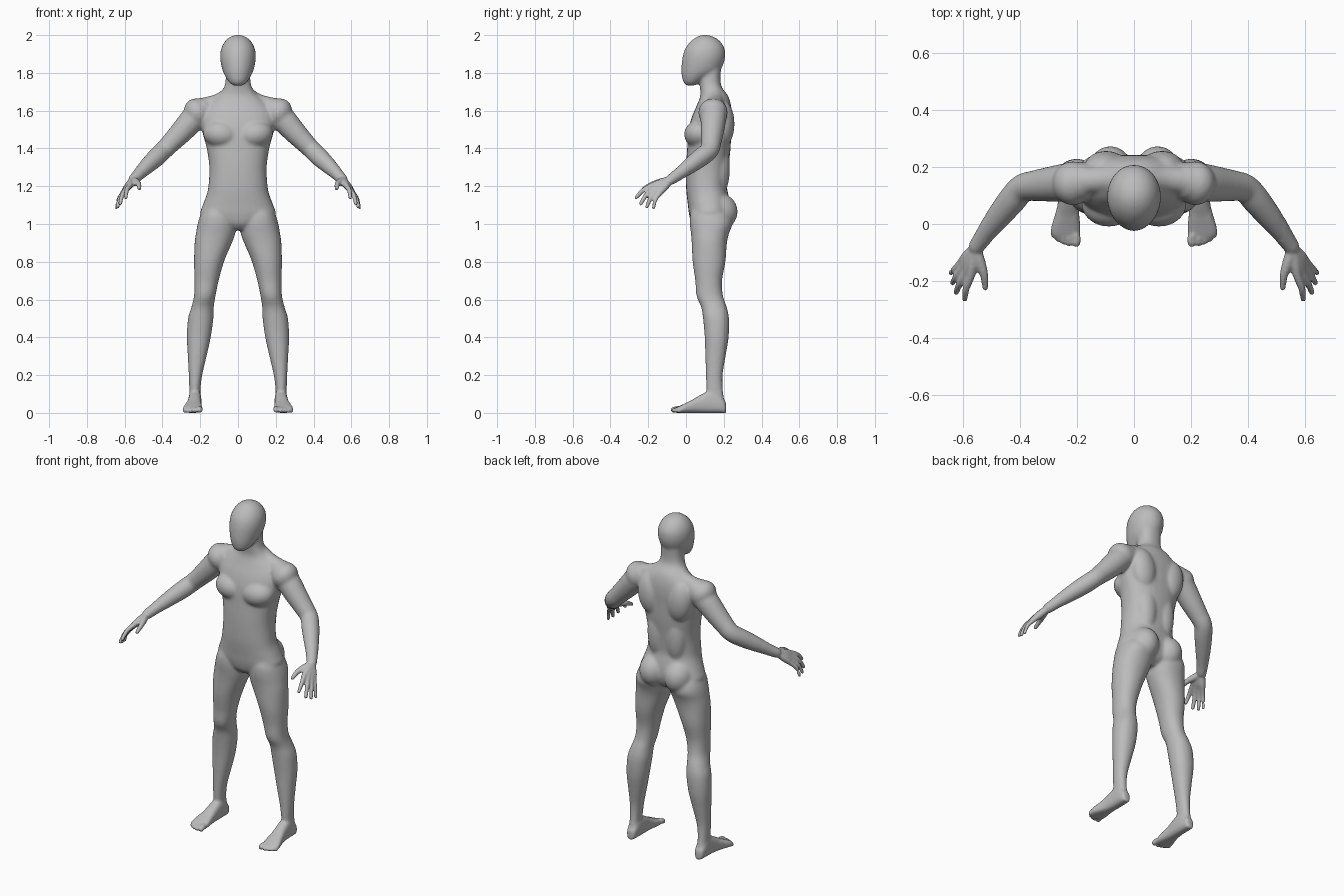
import bpy, bmesh, math
from mathutils import Vector, Matrix

SEG = 28
bm = bmesh.new()


def smooth_rows(rows, steps=4):
    """Catmull-Rom interpolation between the key rows of a profile."""
    out = []
    for i in range(len(rows) - 1):
        p0, p1 = rows[max(i - 1, 0)], rows[i]
        p2, p3 = rows[i + 1], rows[min(i + 2, len(rows) - 1)]
        for s in range(steps):
            t = s / steps
            out.append([0.5 * (2 * b + (c - a) * t + (2 * a - 5 * b + 4 * c - d) * t * t
                               + (3 * b - a - 3 * c + d) * t ** 3)
                        for a, b, c, d in zip(p0, p1, p2, p3)])
    return out + [list(rows[-1])]


def skin(rings, power=2.0):
    """Closed skin over superelliptic rings given as (centre, u axis, v axis)."""
    loops = []
    for c, u, v in rings:
        loop = []
        for k in range(SEG):
            a = 2 * math.pi * k / SEG
            ca, sa = math.cos(a), math.sin(a)
            loop.append(bm.verts.new(c + u * math.copysign(abs(ca) ** (2 / power), ca)
                                     + v * math.copysign(abs(sa) ** (2 / power), sa)))
        loops.append(loop)
    for a, b in zip(loops, loops[1:]):
        for k in range(SEG):
            j = (k + 1) % SEG
            bm.faces.new((a[k], a[j], b[j], b[k]))
    bm.faces.new(loops[0])
    bm.faces.new(loops[-1])


def upright(rows, power=2.0, side=1):
    """Loft of level rings: z, x min, x max, y front, y back."""
    skin([(Vector((side * (x0 + x1) / 2, (y0 + y1) / 2, z)),
           Vector(((x1 - x0) / 2, 0, 0)), Vector((0, (y1 - y0) / 2, 0)))
          for z, x0, x1, y0, y1 in smooth_rows(rows)], power)


def tube(rows, side=1):
    """Round limb along x, y, z, radius with rounded ends."""
    rows = smooth_rows(rows)
    pts = [Vector((side * r[0], r[1], r[2])) for r in rows]
    rad = [r[3] for r in rows]
    rings = []
    for i, p in enumerate(pts):
        d = (pts[min(i + 1, len(pts) - 1)] - pts[max(i - 1, 0)]).normalized()
        u = d.cross(Vector((0, 0, 1)) if abs(d.z) < 0.95 else Vector((1, 0, 0))).normalized()
        v = d.cross(u)
        ring = (p, u * rad[i], v * rad[i])
        caps = [(p + d * rad[i] * s * e, u * rad[i] * q, v * rad[i] * q)
                for e, q in ((0.5, 0.86), (0.85, 0.5))
                for s in ((-1,) if i == 0 else (1,))]
        if i == 0:
            rings += caps[::-1] + [ring]
        elif i == len(pts) - 1:
            rings += [ring] + caps
        else:
            rings.append(ring)
    skin(rings)


def ball(c, r, side=1, tilt=0):
    """Ellipsoid muscle mass, tilted about the y axis."""
    m = (Matrix.Translation((side * c[0], c[1], c[2])) @ Matrix.Rotation(side * tilt, 4, 'Y')
         @ Matrix.Diagonal((r[0], r[1], r[2], 1)))
    bmesh.ops.create_uvsphere(bm, u_segments=28, v_segments=16, radius=1, matrix=m)


# Head
upright([(z, -w, w, f, b) for z, w, f, b in (
    (1.733, .025, .002, .045), (1.750, .047, -.014, .08), (1.78, .067, -.022, .13),
    (1.81, .081, -.025, .178), (1.85, .091, -.023, .200), (1.89, .095, -.017, .208),
    (1.93, .089, -.004, .204), (1.965, .071, .022, .183), (1.987, .048, .05, .155),
    (1.998, .024, .075, .125), (2.002, .006, .095, .105))])

# Neck and torso
upright([(z, -w, w, f, b) for z, w, f, b in (
    (.968, .045, .06, .17), (1.0, .13, .03, .215), (1.05, .198, .016, .235),
    (1.10, .187, .010, .235), (1.15, .168, .004, .226), (1.20, .157, .000, .217),
    (1.30, .152, .000, .225), (1.40, .166, .006, .236), (1.50, .192, .014, .240),
    (1.57, .196, .032, .243), (1.63, .165, .058, .238), (1.68, .108, .076, .222),
    (1.72, .076, .074, .192), (1.76, .066, .072, .183), (1.82, .064, .08, .185))], 2.3)

for s in (1, -1):
    # Chest, shoulder blade, back, buttock, trapezius and shoulder masses
    ball((.088, .072, 1.475), (.098, .082, .075), s, -.15)
    ball((.098, .195, 1.53), (.078, .062, .125), s, .12)
    ball((.060, .175, 1.30), (.065, .058, .16), s)
    ball((.083, .170, 1.065), (.085, .104, .1), s)
    tube([(.02, .145, 1.70, .045), (.10, .155, 1.647, .045), (.19, .15, 1.615, .052)], s)
    ball((.215, .143, 1.590), (.068, .078, .078), s, .6)

    # Leg
    upright([(1.10, .04, .165, .04, .20), (1.05, .02, .198, .022, .235),
             (1.0, .010, .214, .02, .246), (.95, .014, .223, .026, .228),
             (.90, .032, .230, .030, .217), (.80, .074, .233, .035, .209),
             (.70, .102, .231, .049, .191), (.62, .119, .233, .055, .196),
             (.56, .128, .247, .080, .216), (.50, .130, .265, .090, .228),
             (.40, .144, .271, .099, .226), (.30, .166, .266, .102, .210),
             (.20, .189, .261, .105, .194), (.12, .199, .258, .108, .196),
             (.05, .199, .258, .120, .206)], 2.15, s)

    # Foot, lofted from heel to ball: y, centre x, half width, height
    foot = [(.213, .228, .014, .045), (.203, .228, .026, .07), (.17, .228, .033, .11),
            (.12, .228, .035, .115), (.07, .231, .037, .092), (.03, .235, .043, .068),
            (-.01, .239, .051, .048), (-.035, .240, .050, .036), (-.048, .240, .043, .028)]
    skin([(Vector((s * x, y, h / 2)), Vector((w, 0, 0)), Vector((0, 0, h / 2)))
          for y, x, w, h in smooth_rows(foot)], 2.7)
    for x, y, r in ((.203, -.066, .0155), (.228, -.068, .0115), (.248, -.062, .011),
                    (.266, -.053, .0105), (.282, -.040, .010)):
        tube([(x * .6 + .096, -.015, .022, r), (x, y + .02, .021, r), (x, y, r, r)], s)

    # Arm
    tube([(.19, .148, 1.60, .070), (.24, .145, 1.553, .068), (.30, .139, 1.487, .061),
          (.35, .134, 1.435, .054), (.392, .125, 1.392, .050), (.43, .082, 1.355, .050),
          (.48, .02, 1.308, .043), (.525, -.04, 1.263, .033), (.553, -.08, 1.235, .028)], s)

    # Palm and fingers: knuckle, tip, radius
    for k, t, r in (((.573, -.180, 1.203), (.594, -.264, 1.140), .0125),
                    ((.588, -.168, 1.190), (.624, -.240, 1.107), .0125),
                    ((.600, -.153, 1.177), (.637, -.207, 1.091), .012),
                    ((.608, -.136, 1.166), (.643, -.172, 1.086), .011)):
        k, t = Vector(k), Vector(t)
        wrist = Vector((.556, -.085, 1.232)).lerp(k, .1)
        mid = k.lerp(t, .5) + Vector((.006, -.006, .006))
        tube([(*wrist, .020), (*wrist.lerp(k, .55), .020), (*k, r + .003),
              (*mid, r), (*t, r * .8)], s)
    # Thumb
    tube([(.555, -.09, 1.232, .020), (.540, -.135, 1.222, .019),
          (.526, -.180, 1.210, .0145), (.522, -.224, 1.188, .0105)], s)

bmesh.ops.recalc_face_normals(bm, faces=bm.faces[:])
mesh = bpy.data.meshes.new("body")
bm.to_mesh(mesh)
bm.free()
body = bpy.data.objects.new("body", mesh)
bpy.context.collection.objects.link(body)
bpy.context.view_layer.objects.active = body
body.select_set(True)

# Fuse all parts into one skin
fuse = body.modifiers.new("fuse", 'REMESH')
fuse.mode = 'VOXEL'
fuse.voxel_size = .006
bpy.ops.object.modifier_apply(modifier=fuse.name)

# Blend the large masses strongly, fingers and toes lightly
large = body.vertex_groups.new(name="large_masses")
large.add([v.index for v in body.data.vertices
           if abs(v.co.x) < .53 and v.co.z > .06 and not (v.co.y < -.06 and v.co.z < 1.3)],
          1, 'REPLACE')
for name, count, group in (("blend", 22, large.name), ("soften", 3, "")):
    mod = body.modifiers.new(name, 'SMOOTH')
    mod.factor = .5
    mod.iterations = count
    mod.vertex_group = group
    bpy.ops.object.modifier_apply(modifier=mod.name)

# Skin colour and shading
grey = bpy.data.materials.new("plain grey")
grey.diffuse_color = (.5, .5, .5, 1)
body.data.materials.clear()
body.data.materials.append(grey)
bpy.ops.object.shade_smooth()
